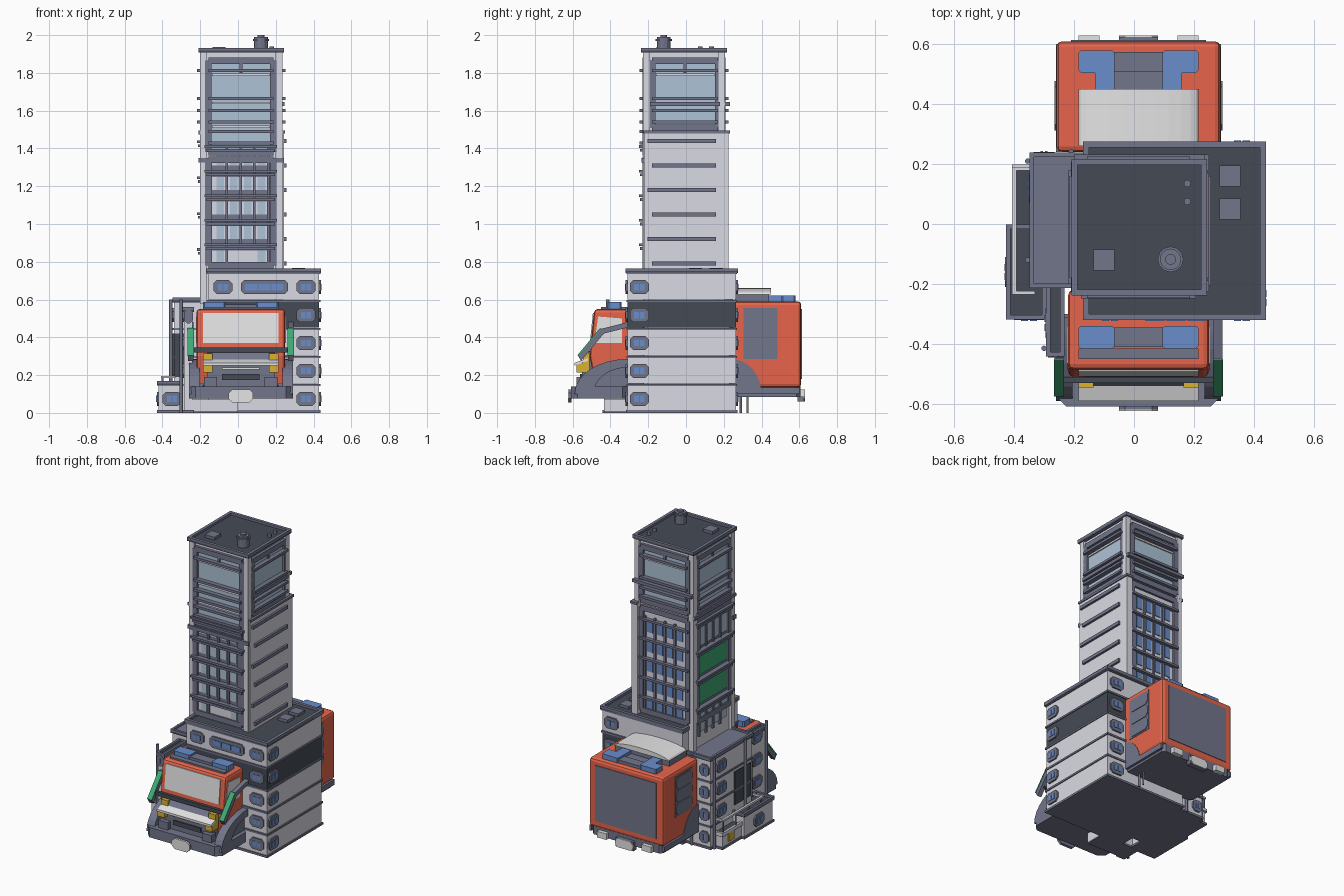
import bpy, bmesh, math

cube = bpy.data.objects.get("Cube")
if cube:
    bpy.data.objects.remove(cube)

COLOURS = {
    "wall": (.7, .7, .77), "trim": (.17, .18, .26), "dark": (.06, .07, .09),
    "orange": (.8, .13, .07), "blue": (.14, .27, .6), "glass": (.42, .55, .68),
    "green": (.05, .4, .18), "yellow": (.7, .45, .03), "pale": (.78, .78, .79)}
NAMES = list(COLOURS)
MATERIALS = []
for colour_name, rgb in COLOURS.items():
    material = bpy.data.materials.new(colour_name)
    material.use_nodes = True
    material.diffuse_color = (*rgb, 1)
    material.node_tree.nodes["Principled BSDF"].inputs["Base Color"].default_value = (*rgb, 1)
    MATERIALS.append(material)


def around(middle, size):
    """Span of a given size around a middle."""
    return (middle - size / 2, middle + size / 2)


def grow(span, amount):
    return (span[0] - amount, span[1] + amount)


def outline(across, up, cut=0):
    """Rectangle outline, with cut corners on request."""
    (left, right), (low, high) = across, up
    if not cut:
        return [(left, low), (right, low), (right, high), (left, high)]
    return [(left + cut, low), (right - cut, low), (right, low + cut), (right, high - cut),
            (right - cut, high), (left + cut, high), (left, high - cut), (left, low + cut)]


def ellipse(centre, radius, height, start, end, steps=8):
    """Points along part of an ellipse, angles in half turns."""
    angles = [math.pi * (start + (end - start) * i / steps) for i in range(steps + 1)]
    return [(centre[0] + radius * math.cos(a), centre[1] + height * math.sin(a)) for a in angles]


class Part:
    """Collects prisms into one named object."""
    def __init__(self, name):
        self.name, self.mesh = name, bmesh.new()

    def prism(self, colour, points, axis, span):
        place = {"x": lambda p, d: (d, *p), "y": lambda p, d: (p[0], d, p[1]),
                 "z": lambda p, d: (*p, d)}[axis]
        start, end = [[self.mesh.verts.new(place(p, d)) for p in points] for d in span]
        faces = [self.mesh.faces.new(start), self.mesh.faces.new(end)]
        for i in range(len(points)):
            faces.append(self.mesh.faces.new((start[i - 1], start[i], end[i], end[i - 1])))
        for face in faces:
            face.material_index = NAMES.index(colour)

    def box(self, colour, x, y, z, cut=0):
        self.prism(colour, outline(x, y, cut), "z", z)

    def post(self, colour, x, y, z, radius):
        self.prism(colour, ellipse((x, y), radius, radius, 0, 11 / 6, 11), "z", z)

    def panel(self, colour, wall, across, up, out=.006, cut=0):
        """Plate standing on a wall, given as (side, position)."""
        side, position = wall
        sign = -1 if side in ("front", "right") else 1
        axis = "y" if side in ("front", "back") else "x"
        self.prism(colour, outline(across, up, cut), axis, (position - sign * .004, position + sign * out))

    def frame(self, wall, across, up, thick=.035, out=.018):
        for edge in across:
            self.panel("trim", wall, around(edge, thick), up, out)
        for edge in up:
            self.panel("trim", wall, across, around(edge, thick), out)

    def roof(self, x, y, top, rim=.02, colour="trim"):
        """Dark deck inside a raised rim."""
        self.box("dark", x, y, (top - .022, top - .015))
        height = (top - .025, top)
        for low, high in ((x[0], x[0] + rim), (x[1] - rim, x[1])):
            self.box(colour, (low, high), y, height)
        for low, high in ((y[0], y[0] + rim), (y[1] - rim, y[1])):
            self.box(colour, x, (low, high), height)

    def window(self, wall, middle, level, width=.1, panes=2):
        """Cut-cornered frame with a row of blue panes."""
        self.panel("trim", wall, around(middle, width), around(level, .075), .01, .018)
        step = (width - .04) / panes
        for i in range(panes):
            pane = around(middle + (i - (panes - 1) / 2) * step, step - .006)
            self.panel("blue", wall, pane, around(level, .034), .013)

    def finish(self, bevel=0):
        bmesh.ops.recalc_face_normals(self.mesh, faces=self.mesh.faces[:])
        data = bpy.data.meshes.new(self.name)
        self.mesh.to_mesh(data)
        for material in MATERIALS:
            data.materials.append(material)
        item = bpy.data.objects.new(self.name, data)
        bpy.context.collection.objects.link(item)
        if bevel:
            rounding = item.modifiers.new("rounding", "BEVEL")
            rounding.width, rounding.segments, rounding.limit_method = bevel, 2, "ANGLE"


STOREY = .148
FLOORS = [STOREY * i for i in range(5)]
WINDOW_LEVEL = STOREY / 2
GROUND = (0, .014)

# Podium with five floors, the fourth one dark
podium = Part("podium")
wide, deep = (-.16, .43), (-.31, .265)
podium_front, podium_back, podium_left = ("front", deep[0]), ("back", deep[1]), ("left", wide[1])
podium.box("trim", grow(wide, .007), grow(deep, .007), GROUND)
for floor in FLOORS:
    ceiling = floor + STOREY
    podium.box("dark" if floor == FLOORS[3] else "wall", wide, deep, (floor + .008, ceiling))
    podium.box("trim", grow(wide, .006), grow(deep, .006), around(ceiling, .012))
    podium.window(podium_front, .36, floor + WINDOW_LEVEL)
    podium.window(podium_left, -.247, floor + WINDOW_LEVEL)
    podium.window(podium_back, .36, floor + WINDOW_LEVEL)
podium.window(podium_front, .14, FLOORS[-1] + WINDOW_LEVEL, .25, 3)
podium.window(podium_front, -.08, FLOORS[-1] + WINDOW_LEVEL)
podium.roof(grow(wide, .01), grow(deep, .01), .765)
for vent in (.05, .16):
    podium.box("trim", around(.32, .07), around(vent, .07), (.74, .768))
podium.finish()

# Tower core, corner piers and roof
tower = Part("tower")
wide, deep, tall = (-.2, .235), (-.228, .207), (.58, 1.91)
tower.box("wall", grow(wide, -.018), grow(deep, -.015), tall)
for x in grow(wide, -.018):
    for y in grow(deep, -.018):
        tower.box("wall", around(x, .036), around(y, .036), tall)
tower.box("wall", (.2, .243), (-.22, .225), (.74, 1.485))
tower.box("trim", (.2, .25), (-.225, .232), around(1.487, .015))
tower.roof(grow(wide, .008), grow(deep, .01), 1.933)
tower.box("trim", around(-.1, .07), around(-.12, .07), (1.91, 1.937))
for knob in (.075, .135):
    tower.post("trim", .178, knob, (1.91, 1.94), .012)
tower.post("trim", .122, -.118, (1.91, 1.97), .036)
for step, radius in enumerate((.043, .036, .018)):
    tower.post("trim", .122, -.118, (1.97 + step / 100, 1.98 + step / 100), radius)
tower.finish()

# Tower facades: side, wall position, bay, lowest row, row pitch
facades = Part("tower_facades")
for side, position, bay, first, pitch in (
        ("front", -.213, (-.157, .187), .825, .13), ("right", -.182, (-.18, .16), .77, .19),
        ("back", .192, (-.157, .187), .825, .13), ("left", .217, (-.18, .17), 0, 0)):
    wall, middle = (side, position), sum(bay) / 2
    glazing = (1.38 if side == "front" else 1.51, 1.865)
    # Large glazed top storeys
    facades.panel("glass", wall, bay, glazing, .004)
    facades.frame(wall, bay, glazing)
    for level in (1.515, 1.64, 1.79):
        facades.panel("wall", wall, grow(bay, -.02), around(level, .012), .012)
    for level in (1.54, 1.6, 1.665, 1.812):
        facades.panel("trim", wall, bay, around(level, .016), .034)
    facades.panel("trim", wall, around(middle, .016), (1.8, 1.85), .012)
    if side == "left":
        facades.panel("trim", wall, grow(bay, .01), around(1.635, .022), .03)
        continue
    # Lower storeys: piers, panes and paired ledges
    lower = (.78, 1.34 if side == "front" else 1.46)
    facades.panel("wall" if side == "back" else "trim", wall, bay, lower, .004)
    facades.frame(wall, bay, lower)
    for row in range(4 if side == "right" else 5):
        level = first + row * pitch
        strip = around(level, .07 if side == "front" else pitch - .05)
        if side != "back":
            facades.panel("wall", wall, grow(bay, -.02), strip)
            facades.panel("trim", wall, grow(bay, .02), around(level + pitch / 2, .014), .036)
        facades.panel("trim", wall, grow(bay, .01), around(level + pitch / 2 - .02, .014), .03)
        if side == "right" and row in (1, 2):
            facades.panel("green", wall, grow(bay, -.03), strip, .01)
            continue
        for column in range(4):
            centre = middle + (column - 1.5) * .073
            if side == "front" and row == 0 and column in (1, 2):
                continue
            pane = "blue" if side == "back" else "glass"
            facades.panel(pane, wall, around(centre, .04), strip, .009)
            facades.panel("trim", wall, around(centre + .035, .013), around(level, pitch), .014)
    if side == "front":
        for level in (1.43, 1.49):
            facades.panel("trim", wall, bay, around(level, .016), .034)
# Cornices
facades.box("trim", grow(wide, .008), (-.235, -.2), around(1.337, .025))
facades.box("trim", wide, (.18, .232), around(1.635, .02))
facades.box("trim", (-.21, -.18), deep, around(1.485, .02))
# Ledges on the plain side
for row in range(6):
    ledge = (-.205 if row % 2 else -.18, .16)
    facades.panel("trim", ("left", .243), ledge, around(.79 + row * .13, .022), .014)
facades.finish()

# Side wing, narrow front wing and low annexes: x, y, height, rim colour
wings = Part("side_wings")
for x, y, height, rim in (((-.34, -.15), (-.205, .23), .61, "trim"),
                          ((-.285, -.24), (-.435, -.2), .56, "trim"),
                          ((-.42, -.3), (-.31, -.01), .17, "trim"),
                          ((-.4, -.3), (-.02, .19), .11, "wall")):
    wings.box("trim", grow(x, .008), grow(y, .008), GROUND)
    wings.box("wall", x, y, (.01, height - .02))
    wings.roof(grow(x, .008), grow(y, .008), height, .015, rim)
wings.box("wall", (-.285, 0), (-.435, -.3), (.01, .07))
wings.box("trim", (-.285, 0), (-.435, -.3), GROUND)
wings.panel("dark", ("front", -.205), (-.34, -.285), (.19, .42))
wings.panel("dark", ("right", -.34), (-.19, -.02), (.2, .42))
wings.panel("yellow", ("right", -.4), around(.1, .06), around(.06, .06))
for floor in FLOORS[:4]:
    level = floor + WINDOW_LEVEL
    wings.box("trim", (-.346, -.15), (-.211, .236), around(floor + STOREY, .012))
    wings.window(("back", .23), -.3, level, .07)
    if floor:
        wings.window(("right", -.34), .12, level)
        wings.window(("right", -.285), -.33, level)
wings.window(("front", -.31), -.35, WINDOW_LEVEL)
wings.window(("right", -.42), -.16, WINDOW_LEVEL)
wings.window(("front", -.435), -.262, .51, .05)
# Roof rail and drain pipes
rail = around(.19, .013)
wings.box("wall", around(-.4, .015), (-.235, .19), rail)
wings.box("wall", (-.4, -.33), around(-.23, .012), rail)
wings.box("wall", (-.4, -.33), around(.185, .012), rail)
for y in (-.22, -.09, .05, .18):
    wings.post("trim", -.4, y, (.1, .19), .005)
for x, y in ((-.3, -.415), (-.355, .21), (-.355, -.12), (-.21, .24)):
    wings.post("trim", x, y, (0, .6), .009)
wings.finish()

# Vehicle cab shell
CENTRE = .015


def both(inner, outer):
    """Matching spans on both sides of the vehicle."""
    return ((CENTRE - outer, CENTRE - inner), (CENTRE + inner, CENTRE + outer))


def nose(height, out=0):
    """Point on the leaning windscreen."""
    return (-.51 + (height - .3) * .1 - out, height)


cab = Part("cab_shell")
cab.prism("orange", [(-.22, .14), (-.48, .14), nose(.3), nose(.55), (-.22, .55)], "x", around(CENTRE, .47))
cab.finish(.018)

# Cab glazing, grille, lamps, bumper and fenders
details = Part("cab_details")
full = around(CENTRE, .4)
details.prism("pale", [nose(.37), nose(.37, .006), nose(.53, .006), nose(.53)], "x", full)
details.prism("trim", [(-.48, .1), (-.55, .1), (-.55, .27), nose(.33)], "x", around(CENTRE, .36))
details.prism("pale", [(-.52, .275), (-.59, .25), (-.59, .265), (-.52, .29)], "x", full)
details.box("trim", full, (-.45, -.415), (.54, .56))
details.box("dark", around(CENTRE, .2), (-.56, -.54), around(.19, .03))
details.box("pale", around(CENTRE, .2), (-.56, -.54), around(.235, .012))
details.box("trim", around(CENTRE, .55), (-.61, -.3), (.075, .14), .035)
details.panel("trim", ("front", -.61), around(CENTRE, .13), around(.09, .07), .01, .02)
details.panel("pale", ("front", -.62), around(CENTRE, .13), around(.09, .07), .005, .02)
axle = (-.31, .1)
details.box("dark", around(CENTRE, .53), (-.53, -.51), around(.333, .025))
for side in both(.22, .275):
    outer = ellipse(axle, .28, .185, .5, 1)
    details.prism("trim", outer + ellipse(axle, .18, .14, 1, .5), "x", side)
for side in both(.2, .25):
    details.box("trim", side, (-.48, -.3), (.1, .24))
for side in both(.15, .2):
    details.box("yellow", side, (-.58, -.51), (.215, .265))
    details.box("yellow", side, (-.545, -.51), (.265, .315))
for side in both(.125, .195):
    details.box("trim", side, (-.58, -.53), around(.165, .05))
for side in both(.23, .238):
    details.prism("pale", [(-.485, .37), (-.34, .37), (-.34, .5), (-.465, .51)], "x", side)
# Sloping side arms, green on the upper slope
low, bend, end = (-.57, .3), (-.45, .445), (-.31, .48)
for side in both(.25, .28):
    for start, stop in ((low, bend), (bend, end)):
        under = [(y + .015, z - .025) for y, z in (stop, start)]
        details.prism("trim", [start, stop] + under, "x", side)
    over = [(y - .005, z + .005) for y, z in (bend, low)]
    details.prism("green", [low, bend] + over, "x", grow(side, .002))
details.finish()

# Rear body shell
shell = Part("rear_shell")
shell.box("orange", around(CENTRE, .546), (.24, .61), (.135, .59))
shell.finish(.018)

# Rear panel, side shutters, chassis and bumper
rear = Part("rear_details")
tail = ("back", .61)
rear.panel("trim", tail, around(CENTRE, .45), (.18, .55), .004)
rear.box("trim", around(CENTRE, .52), (.24, .605), (.085, .14), .02)
for side in both(.26, .28):
    rear.box("trim", grow(side, -.004), around(.395, .18), around(.42, .27))
    for slat in range(3):
        rear.prism("trim", outline(around(.395, .166), around(.334 + slat * .086, .08), .02), "x", side)
for side in both(.26, .276):
    rear.prism("trim", ellipse((.24, .1), .16, .185, 0, .5) + [(.24, .1)], "x", side)
    rear.box("trim", side, (.24, .6), (.1, .135))
for side in both(.13, .2):
    rear.box("pale", side, (.59, .63), around(.105, .04))
rear.box("trim", around(CENTRE, .13), (.59, .625), around(.09, .06))
rear.panel("pale", ("back", .625), around(CENTRE, .13), around(.09, .06), .005, .02)
for y in (.29, .325):
    rear.post("trim", .2, y, (0, .11), .006)
# Arched hatch on the rear roof
rear.box("trim", full, (.26, .44), (.58, .628))
rear.prism("pale", ellipse((CENTRE, .628), full[1] - CENTRE, .034, 0, 1, 12), "y", (.26, .45))
rear.finish()

# Light bars with blue ends
bars = Part("light_bars")
for middle, base in ((-.378, .55), (.542, .585)):
    bars.box("trim", around(CENTRE, .2), around(middle, .065), (base, base + .025))
    for side in both(.08, .2):
        bars.box("blue", side, around(middle, .075), (base, base + .037), .008)
for side in both(.08, .145):
    bars.box("blue", side, (.44, .52), (.58, .622))
bars.box("trim", around(CENTRE, .16), (.44, .51), (.58, .6))
bars.finish()
